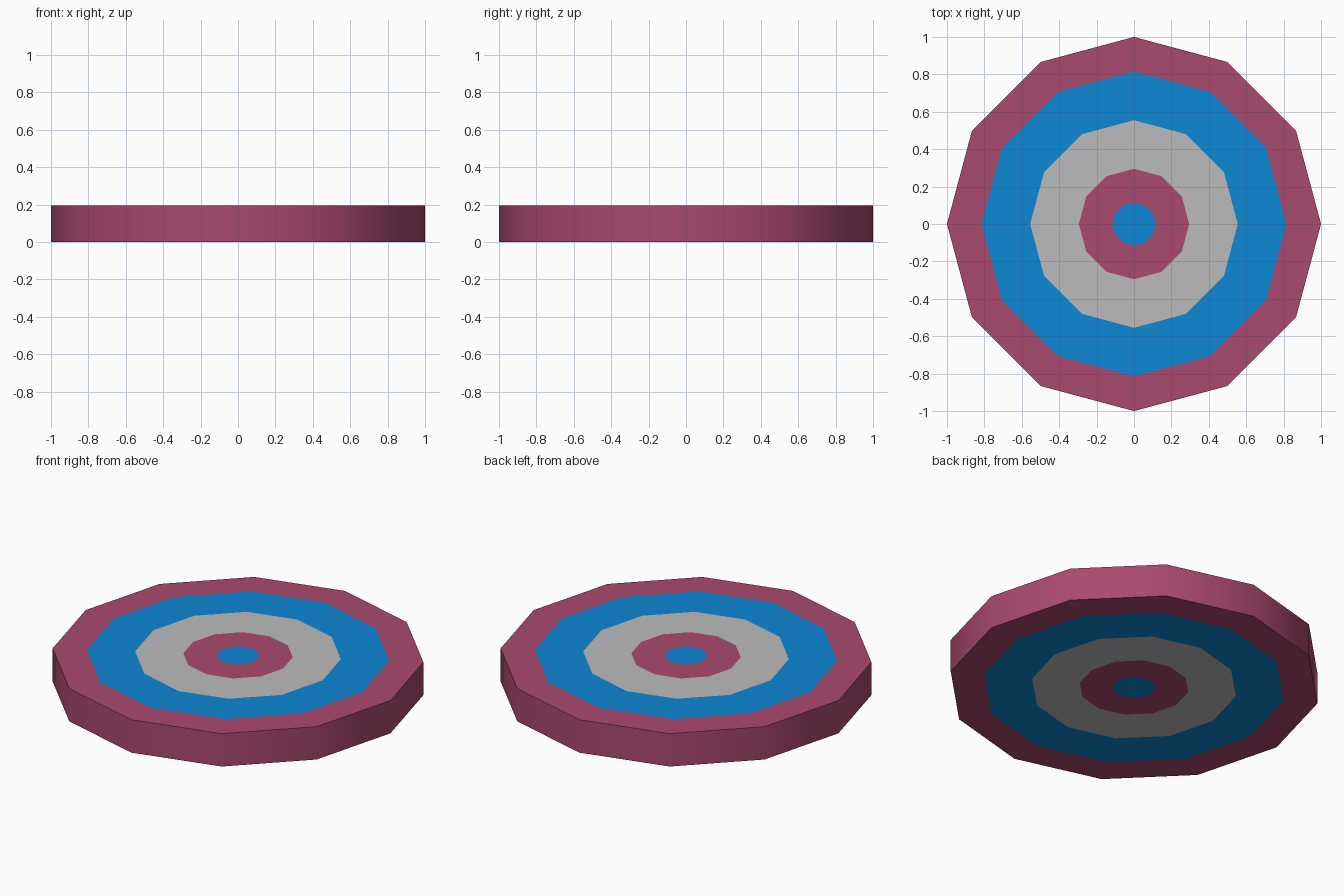
import bpy, bmesh, math

if "Cube" in bpy.data.objects:
    bpy.data.objects.remove(bpy.data.objects["Cube"])

SIDES, HEIGHT = 12, 0.195
RADII = [1.0, 0.815, 0.555, 0.295, 0.115]   # ring boundaries, outside in
RING_COLOURS = [0, 1, 2, 0, 1]              # material of each ring


def material(name, rgb):
    m = bpy.data.materials.new(name)
    m.diffuse_color = (*rgb, 1)
    m.use_nodes = True
    m.node_tree.nodes["Principled BSDF"].inputs["Base Color"].default_value = m.diffuse_color
    return m


mats = [material("raspberry", (0.402, 0.067, 0.160)),
        material("blue", (0.0044, 0.25, 0.66)),
        material("light grey", (0.50, 0.50, 0.50))]

bm = bmesh.new()


def loop(radius, z):
    return [bm.verts.new((radius * math.cos(2 * math.pi * i / SIDES),
                          radius * math.sin(2 * math.pi * i / SIDES), z))
            for i in range(SIDES)]


def bridge(a, b, colour, smooth=False):
    for i in range(SIDES):
        j = (i + 1) % SIDES
        f = bm.faces.new((a[i], a[j], b[j], b[i]))
        f.material_index = colour
        f.smooth = smooth


# Concentric coloured rings on both faces of the disc
outer = []
for z in (0.0, HEIGHT):
    loops = [loop(r, z) for r in RADII]
    for k in range(len(RADII) - 1):
        bridge(loops[k], loops[k + 1], RING_COLOURS[k])
    bm.faces.new(loops[-1]).material_index = RING_COLOURS[-1]
    outer.append(loops[0])

# Smooth-shaded rim
bridge(outer[0], outer[1], 0, smooth=True)
for e in bm.edges:
    if e.verts[0] in outer[0] and e.verts[1] in outer[0] or \
       e.verts[0] in outer[1] and e.verts[1] in outer[1]:
        e.smooth = False
bmesh.ops.recalc_face_normals(bm, faces=bm.faces)

mesh = bpy.data.meshes.new("target_disc")
bm.to_mesh(mesh)
bm.free()
for m in mats:
    mesh.materials.append(m)
disc = bpy.data.objects.new("target_disc", mesh)
bpy.context.collection.objects.link(disc)
